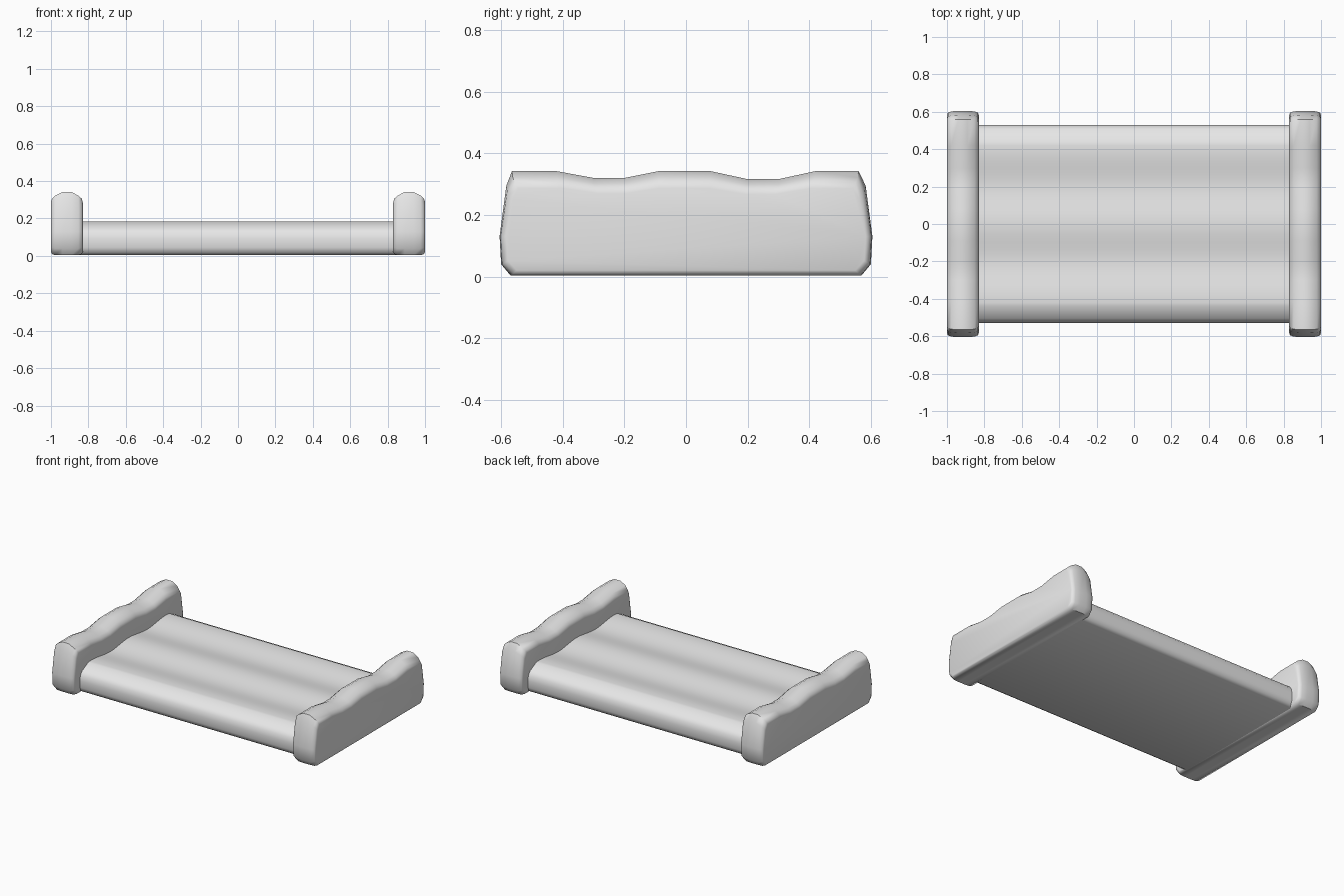
import bpy, bmesh, math

if "Cube" in bpy.data.objects:
    bpy.data.objects.remove(bpy.data.objects["Cube"])

grey = bpy.data.materials.new("light grey")
grey.diffuse_color = (0.8, 0.8, 0.8, 1)
grey.use_nodes = True
grey.node_tree.nodes["Principled BSDF"].inputs["Base Color"].default_value = grey.diffuse_color


def loft(name, rings):
    """Skin matching closed rings of points, capping both ends."""
    bm = bmesh.new()
    loops = [[bm.verts.new(p) for p in ring] for ring in rings]
    n = len(loops[0])
    for a, b in zip(loops, loops[1:]):
        for i in range(n):
            j = (i + 1) % n
            bm.faces.new((a[i], a[j], b[j], b[i]))
    bm.faces.new(loops[0])
    bm.faces.new(loops[-1])
    bmesh.ops.recalc_face_normals(bm, faces=bm.faces)
    mesh = bpy.data.meshes.new(name)
    bm.to_mesh(mesh)
    bm.free()
    obj = bpy.data.objects.new(name, mesh)
    bpy.context.collection.objects.link(obj)
    mesh.materials.append(grey)
    bpy.ops.object.select_all(action='DESELECT')
    obj.select_set(True)
    bpy.context.view_layer.objects.active = obj
    bpy.ops.object.shade_smooth_by_angle(angle=math.radians(50))
    return obj


# End panels: wavy-topped side outline, inset toward both broad faces
outline = [(-0.57, 0.004), (-0.60, 0.04), (-0.605, 0.13), (-0.583, 0.295),
           (-0.565, 0.342), (-0.42, 0.342), (-0.30, 0.32), (-0.20, 0.32),
           (-0.09, 0.342), (0.08, 0.342), (0.20, 0.316), (0.30, 0.316),
           (0.42, 0.342), (0.56, 0.342), (0.583, 0.295), (0.605, 0.13),
           (0.60, 0.04), (0.57, 0.004)]
# x offset, drop of the top, inset of the ends, lift of the bottom
half = [(-0.085, 0.055, 0.022, 0.016), (-0.080, 0.036, 0.010, 0.006),
        (-0.062, 0.020, 0.003, 0.000), (-0.024, 0.0, 0.0, 0.0)]
steps = half + [(-x, t, e, b) for x, t, e, b in reversed(half)]


def panel_ring(cx, step):
    x, top, end, low = step
    ring = []
    for y, z in outline:
        k = max(0.0, (z - 0.13) / 0.21)
        z2 = z - top * k if z > 0.13 else z + low * (0.13 - z) / 0.126
        ring.append((cx + x, y * (1 - end / 0.605), z2))
    return ring


for side, label in ((-1, "left"), (1, "right")):
    loft(label + "_end_panel", [panel_ring(side * 0.915, s) for s in steps])

# Slab: rounded edges and a gently rippled top, running between the panels
edge = [(0.505, 0.17 - 0.02), (0.525, 0.125), (0.53, 0.09),
        (0.53, 0.045), (0.52, 0.018), (0.50, 0.006)]
ripple = []
for i in range(-22, 23):
    y = i * 0.02
    ripple.append((y, 0.175 + 0.01 * math.cos(y * math.tau / 0.4)))
profile = [(-y, z) for y, z in reversed(edge)] + ripple + edge
loft("slab", [[(x, y, z) for y, z in profile] for x in (-0.86, 0.86)])
